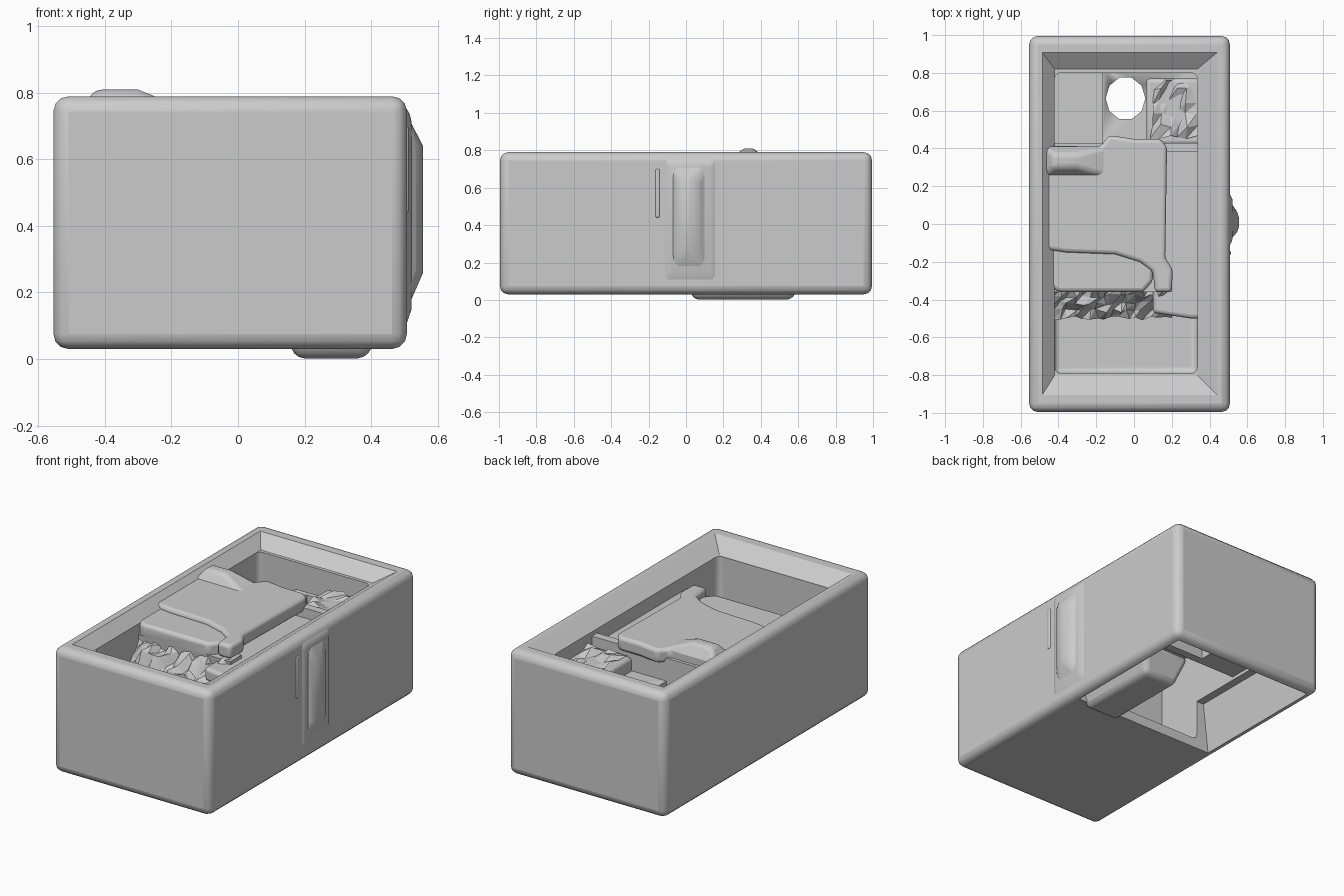
import bpy, bmesh, random, math

if "Cube" in bpy.data.objects:
    bpy.data.objects.remove(bpy.data.objects["Cube"])
random.seed(4)


def finish(name, bm, bevel=0.0, segs=3, smooth=True):
    bmesh.ops.recalc_face_normals(bm, faces=bm.faces)
    me = bpy.data.meshes.new(name)
    bm.to_mesh(me)
    bm.free()
    ob = bpy.data.objects.new(name, me)
    bpy.context.collection.objects.link(ob)
    if bevel:
        m = ob.modifiers.new("Bevel", 'BEVEL')
        m.width, m.segments, m.limit_method = bevel, segs, 'ANGLE'
    if smooth:
        bpy.ops.object.select_all(action='DESELECT')
        ob.select_set(True)
        bpy.context.view_layer.objects.active = ob
        bpy.ops.object.shade_smooth_by_angle(angle=math.radians(35))
    return ob


def loft(name, low, high, bevel=0.0, **kw):
    """Closed solid between two matching point loops."""
    bm = bmesh.new()
    a = [bm.verts.new(p) for p in low]
    b = [bm.verts.new(p) for p in high]
    bm.faces.new(a)
    bm.faces.new(b)
    for i in range(len(a)):
        j = (i + 1) % len(a)
        bm.faces.new((a[i], a[j], b[j], b[i]))
    return finish(name, bm, bevel, **kw)


def rect(x0, x1, y0, y1, z):
    return [(x0, y0, z), (x1, y0, z), (x1, y1, z), (x0, y1, z)]


def box(name, x0, x1, y0, y1, z0, z1, bevel=0.0, **kw):
    return loft(name, rect(x0, x1, y0, y1, z0), rect(x0, x1, y0, y1, z1), bevel, **kw)


def prism(name, pts, z0, z1, bevel=0.0):
    return loft(name, [(x, y, z0) for x, y in pts], [(x, y, z1) for x, y in pts], bevel)


def rough(name, x0, x1, y0, y1, z0, z1, nx, ny, amp):
    """Ragged sheet rising from z0 at y0 to z1 at y1."""
    bm = bmesh.new()
    r = random.uniform
    rows = [[bm.verts.new((x0 + (x1 - x0) * i / nx + r(-0.012, 0.012),
                           y0 + (y1 - y0) * j / ny + r(-0.012, 0.012),
                           z0 + (z1 - z0) * j / ny + r(-amp, amp)))
             for i in range(nx + 1)] for j in range(ny + 1)]
    for j in range(ny):
        for i in range(nx):
            a, b, c, d = rows[j][i], rows[j][i + 1], rows[j + 1][i + 1], rows[j + 1][i]
            bm.faces.new((a, b, c))
            bm.faces.new((a, c, d))
    return finish(name, bm, smooth=False)


def cut(ob, cutter):
    m = ob.modifiers.new("Cut", 'BOOLEAN')
    m.operation, m.solver, m.object = 'DIFFERENCE', 'EXACT', cutter
    cutter.hide_render = True
    cutter.hide_viewport = True
    cutter.display_type = 'WIRE'


# Outer box with shallow sloped rim, hollow inside and open bottom at the back
body = box("outer_box", -0.555, 0.508, -0.995, 0.995, 0.03, 0.79, 0.045)
cut(body, loft("rim_cutter", rect(-0.42, 0.335, -0.8, 0.82, 0.725),
               rect(-0.495, 0.455, -0.92, 0.92, 0.80), smooth=False))
cut(body, box("hollow_cutter", -0.42, 0.335, -0.79, 0.8, 0.09, 0.76, 0.03))
cut(body, loft("underside_cutter", rect(-0.51, 0.465, 0.06, 0.95, -0.02),
               rect(-0.47, 0.42, 0.06, 0.9, 0.34), smooth=False))

# Low ledge along the right wall
prism("right_ledge", [(0.1, -0.47), (0.3, -0.5), (0.36, -0.5), (0.36, 0.42), (0.1, 0.42)],
      0.56, 0.64, 0.02)

# Raised deck: an upper sheet over a lower front apron
prism("upper_deck", [(-0.49, -0.13), (-0.36, -0.15), (-0.1, -0.16), (0.03, -0.2), (0.1, -0.25),
                     (0.11, -0.36), (0.2, -0.36), (0.205, -0.24), (0.165, -0.18), (0.175, 0.41),
                     (0.14, 0.45), (0.0, 0.45), (-0.13, 0.47), (-0.18, 0.41), (-0.49, 0.41)],
      0.67, 0.755, 0.02)
prism("front_apron", [(-0.49, -0.3), (-0.4, -0.36), (0.05, -0.36), (0.1, -0.3), (0.1, -0.1),
                      (-0.49, -0.1)], 0.64, 0.73, 0.02)
loft("deck_front_face", rect(-0.43, 0.2, -0.3, -0.25, 0.08),
     rect(-0.43, 0.2, -0.36, -0.25, 0.66))

# Rounded lump at the back left of the deck
loft("deck_lump", rect(-0.49, -0.1, 0.24, 0.42, 0.73), rect(-0.43, -0.3, 0.3, 0.37, 0.81), 0.02)

# Back pocket: deep left part, higher ragged floor with a hole, step on its right
box("pocket_left_floor", -0.44, -0.15, 0.4, 0.83, 0.36, 0.42)
tray = box("back_tray", -0.17, 0.36, 0.4, 0.83, 0.5, 0.56)
hole = [(-0.045 + 0.105 * math.cos(t), 0.665 + 0.115 * math.sin(t))
        for t in (math.tau * k / 10 for k in range(10))]
cut(tray, prism("hole_cutter", hole, 0.3, 0.7))
box("pocket_step", 0.065, 0.36, 0.42, 0.77, 0.52, 0.64, 0.02)
box("deck_back_face", -0.43, 0.34, 0.38, 0.43, 0.36, 0.7)
rough("pocket_debris", 0.09, 0.33, 0.46, 0.77, 0.66, 0.64, 5, 5, 0.025)

# Ragged strip in front of the deck
rough("ragged_strip", -0.43, 0.2, -0.5, -0.34, 0.5, 0.64, 16, 4, 0.04)


# Swelling on the right side, with a flared base
def side(y0, y1, z0, z1, x):
    return [(x, y0, z0), (x, y1, z0), (x, y1, z1), (x, y0, z1)]


loft("bump_base", side(-0.13, 0.18, 0.07, 0.77, 0.495), side(-0.09, 0.13, 0.15, 0.73, 0.522),
     0.02)
loft("side_bump", side(-0.09, 0.13, 0.13, 0.75, 0.5), side(-0.035, 0.05, 0.26, 0.64, 0.557),
     0.03)
box("side_nick", 0.49, 0.513, -0.165, -0.14, 0.44, 0.7, 0.008)

# Beam hanging under the right half
loft("under_beam", rect(0.17, 0.39, 0.04, 0.57, 0.002), rect(0.12, 0.45, -0.02, 0.64, 0.17), 0.03)
